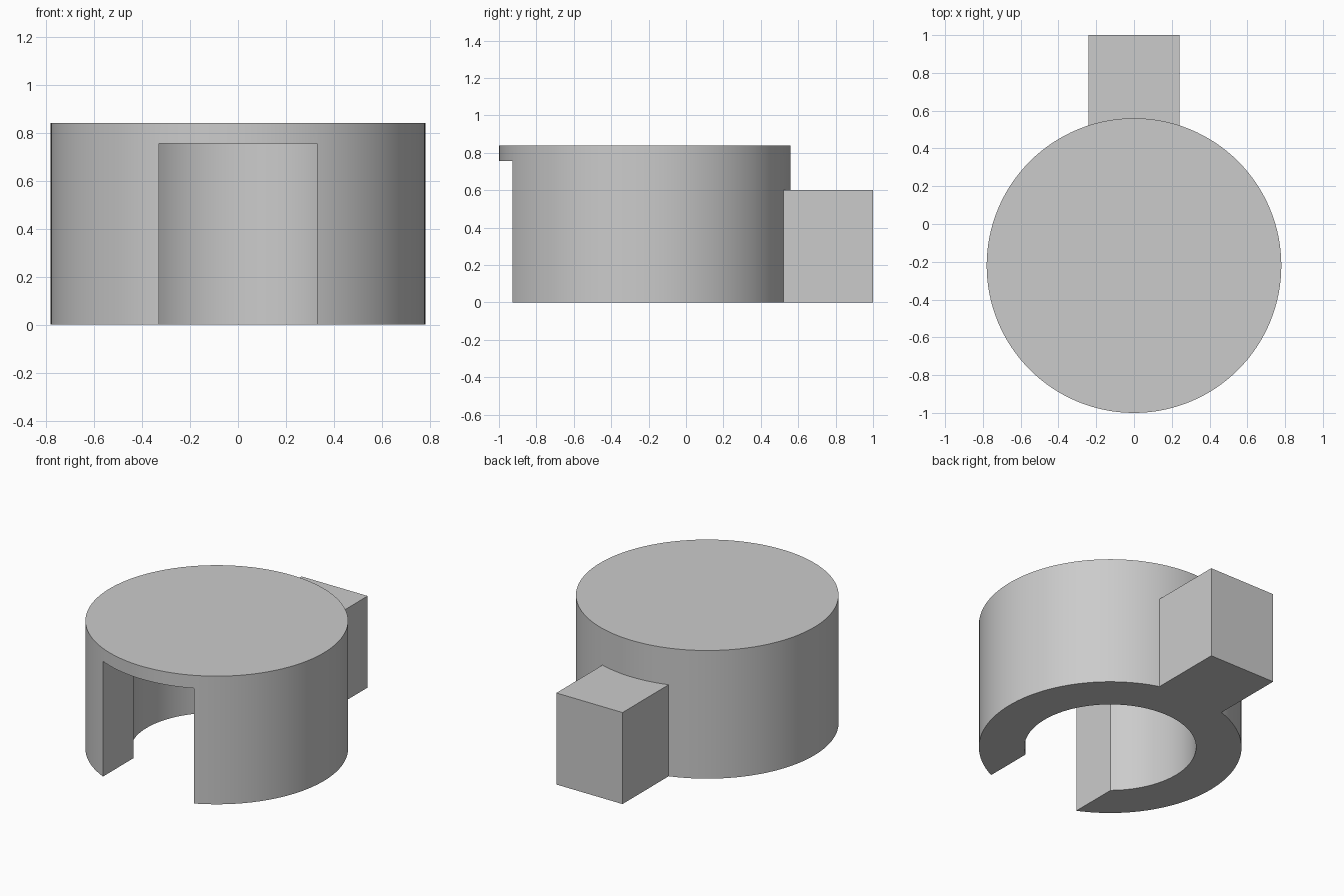
import bpy

if "Cube" in bpy.data.objects:
    bpy.data.objects.remove(bpy.data.objects["Cube"])

CY, R_OUT, R_IN = -0.22, 0.78, 0.51   # drum centre (y) and radii
HEIGHT, CEILING = 0.84, 0.755         # full height, underside of the lid
SLOT_HALF = 0.33


def cylinder(name, radius, z0, z1):
    bpy.ops.mesh.primitive_cylinder_add(vertices=128, radius=radius, depth=z1 - z0,
                                        location=(0, CY, (z0 + z1) / 2))
    bpy.context.object.name = name
    return bpy.context.object


def box(name, lo, hi):
    bpy.ops.mesh.primitive_cube_add(size=1, location=[(a + b) / 2 for a, b in zip(lo, hi)])
    ob = bpy.context.object
    ob.name = name
    ob.scale = [b - a for a, b in zip(lo, hi)]
    bpy.ops.object.transform_apply(location=False, rotation=False, scale=True)
    return ob


def combine(target, other, operation):
    mod = target.modifiers.new(operation.title(), 'BOOLEAN')
    mod.operation, mod.object, mod.solver = operation, other, 'EXACT'
    bpy.ops.object.select_all(action='DESELECT')
    bpy.context.view_layer.objects.active = target
    target.select_set(True)
    bpy.ops.object.modifier_apply(modifier=mod.name)
    bpy.data.objects.remove(other, do_unlink=True)


# Round drum with a closed lid
drum = cylinder("slotted_drum", R_OUT, 0, HEIGHT)

# Square lug at the back
combine(drum, box("back_lug", (-0.24, 0.4, 0), (0.24, 1.0, 0.6)), 'UNION')

# Hollow bore opening into a front slot, cut as one shape
bore = cylinder("bore_cutter", R_IN, -0.2, CEILING)
combine(bore, box("slot_cutter", (-SLOT_HALF, -1.2, -0.2), (SLOT_HALF, CY, CEILING)), 'UNION')
combine(drum, bore, 'DIFFERENCE')

# Smooth curved walls, sharp edges elsewhere
bpy.ops.object.select_all(action='DESELECT')
bpy.context.view_layer.objects.active = drum
drum.select_set(True)
bpy.ops.object.shade_smooth_by_angle()
